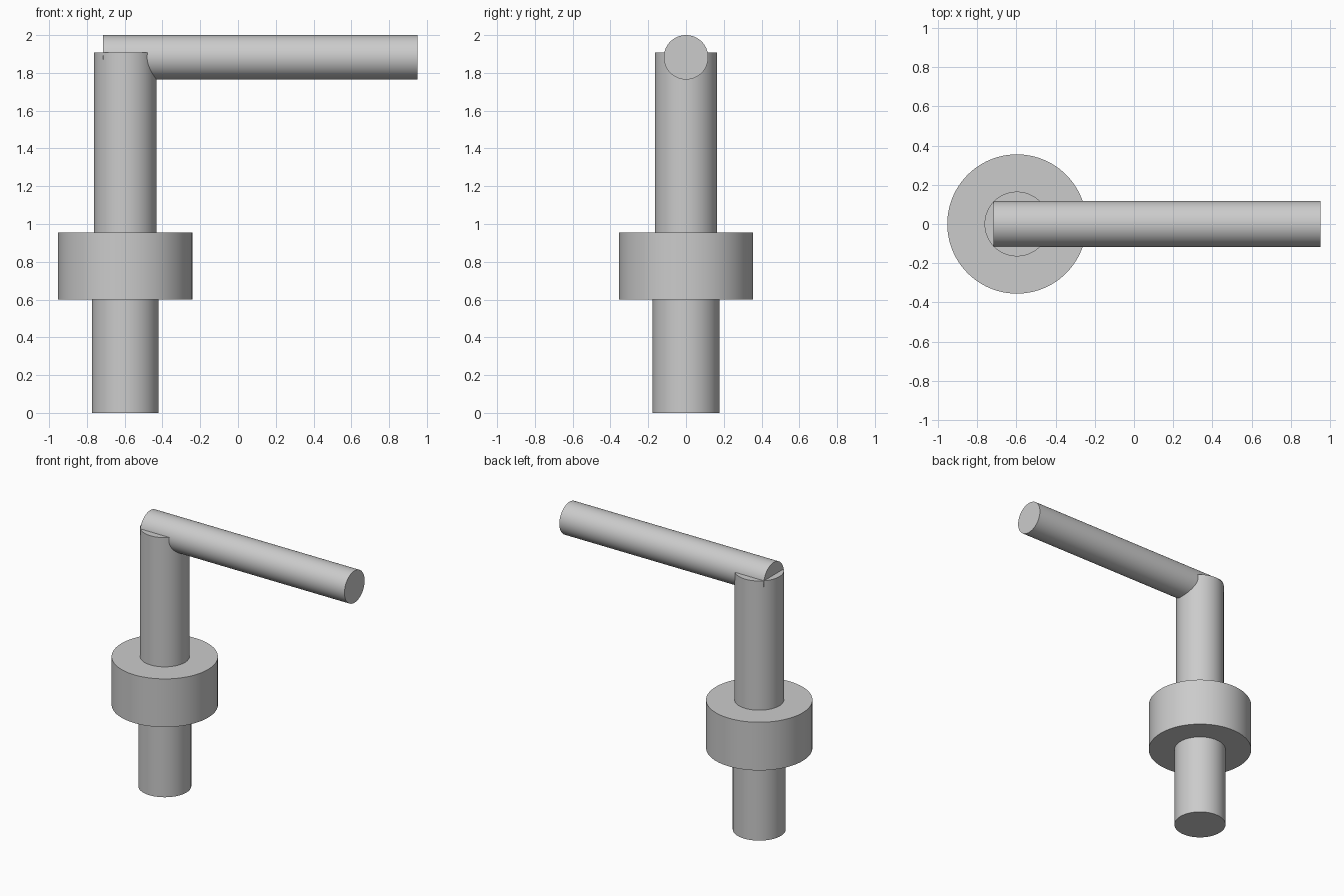
import bpy
from math import pi

cube = bpy.data.objects.get("Cube")
if cube:
    bpy.data.objects.remove(cube, do_unlink=True)

grey = bpy.data.materials.new("plain grey")
grey.use_nodes = True
colour = (0.6, 0.6, 0.6, 1)
grey.diffuse_color = colour
grey.node_tree.nodes["Principled BSDF"].inputs["Base Color"].default_value = colour


def rod(name, radius, start, end, axis="Z", across=(0, 0)):
    """Smooth closed cylinder spanning start..end along the X or Z axis."""
    mid = (start + end) / 2
    if axis == "X":
        place, turn = (mid, across[0], across[1]), (0, pi / 2, 0)
    else:
        place, turn = (across[0], across[1], mid), (0, 0, 0)
    bpy.ops.mesh.primitive_cylinder_add(
        vertices=96, radius=radius, depth=end - start, location=place, rotation=turn)
    obj = bpy.context.object
    obj.name = name
    obj.data.materials.append(grey)
    bpy.ops.object.shade_smooth_by_angle()
    return obj


post_centre = (-0.597, 0)

# Upright column: shaft, wide collar and slightly slimmer post
rod("lower_shaft", 0.177, 0, 0.6, across=post_centre)
rod("collar", 0.355, 0.6, 0.955, across=post_centre)
rod("upper_post", 0.165, 0.955, 1.907, across=post_centre)

# Horizontal arm set into the top of the post
rod("arm", 0.1175, -0.716, 0.95, axis="X", across=(0, 1.8825))
